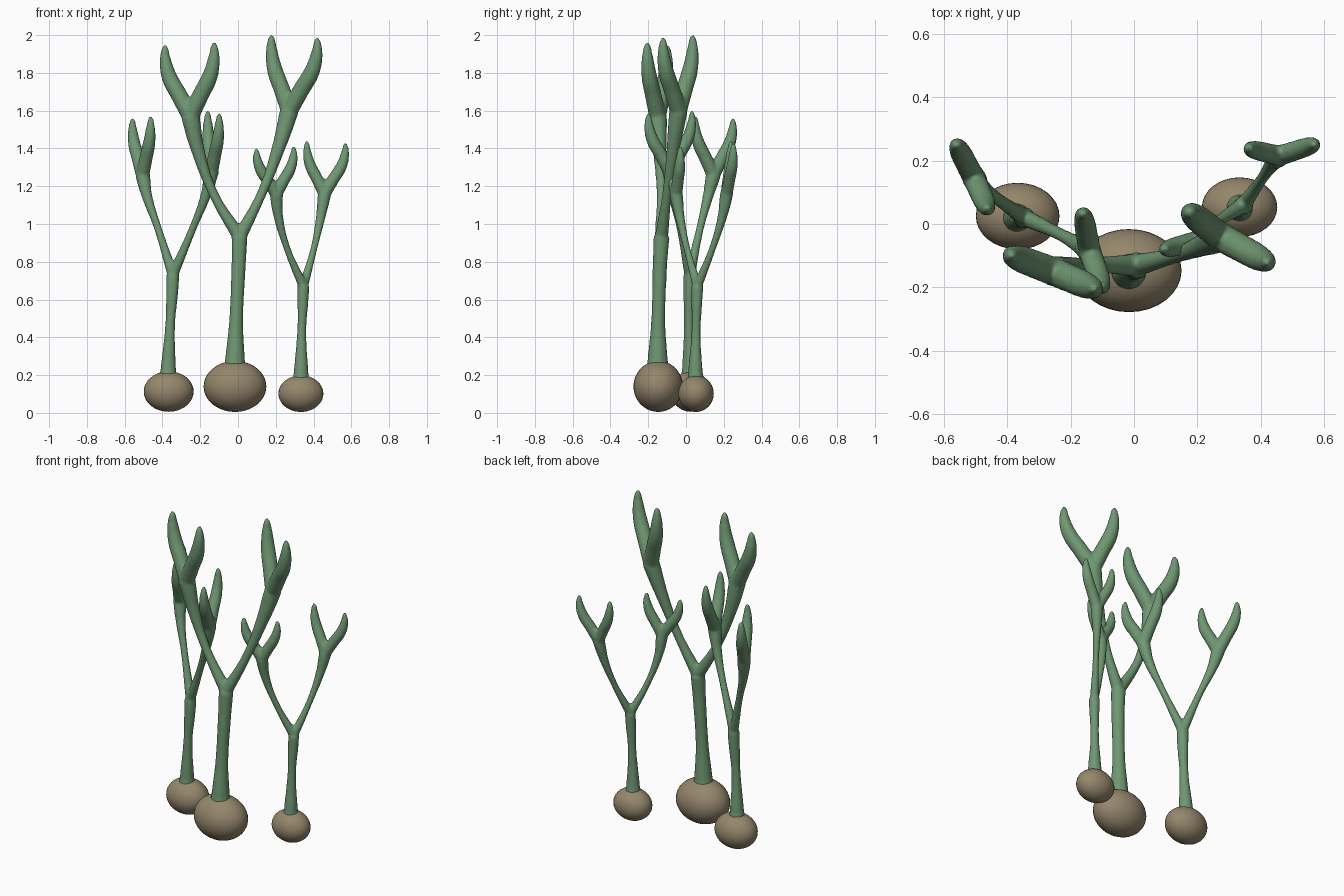
import bpy
from mathutils import Vector

if "Cube" in bpy.data.objects:
    bpy.data.objects.remove(bpy.data.objects["Cube"])


def material(name, rgb):
    m = bpy.data.materials.new(name)
    m.diffuse_color = (*rgb, 1)
    m.use_nodes = True
    m.node_tree.nodes["Principled BSDF"].inputs["Base Color"].default_value = m.diffuse_color
    return m


GREEN = material("stem_green", (0.16, 0.31, 0.17))
BROWN = material("bulb_brown", (0.30, 0.24, 0.15))


def tube(curve, pts):
    """Smooth tapered tube through (position, radius) points."""
    s = curve.splines.new('BEZIER')
    s.bezier_points.add(len(pts) - 1)
    s.resolution_u = 8
    s.radius_interpolation = 'CARDINAL'
    for bp, (co, r) in zip(s.bezier_points, pts):
        bp.co = co
        bp.radius = r
        bp.handle_left_type = bp.handle_right_type = 'AUTO'


def lobe(curve, fork, tip, k):
    """Swollen finger: leans out from the fork, then turns upright."""
    f, t = Vector(fork), Vector(tip)
    pts = []
    for side, h, r in ((0, 0, .046), (.42, .28, .045), (.83, .55, .042),
                       (1, .8, .031), (1.01, .95, .019), (1, 1, .010)):
        p = f.lerp(t, side)
        p.z = f.z + (t.z - f.z) * h
        pts.append((p, r * k))
    tube(curve, pts)


def bulb(name, centre, size):
    bpy.ops.mesh.primitive_uv_sphere_add(segments=32, ring_count=20, location=centre)
    ob = bpy.context.object
    ob.name = name
    ob.scale = size
    bpy.ops.object.shade_smooth()
    ob.data.materials.append(BROWN)


def plant(name, trunk, branches, k):
    cu = bpy.data.curves.new(name, 'CURVE')
    cu.dimensions = '3D'
    cu.bevel_depth = 1
    cu.bevel_resolution = 3
    cu.use_fill_caps = True
    tube(cu, trunk)
    top = trunk[-1][0]
    for mid, upper, fork, tips in branches:
        tube(cu, [(top, .036 * k), (mid, .026 * k), (upper, .037 * k), (fork, .05 * k)])
        for tip in tips:
            lobe(cu, fork, tip, k)
    ob = bpy.data.objects.new(name, cu)
    bpy.context.collection.objects.link(ob)
    bpy.ops.object.select_all(action='DESELECT')
    ob.select_set(True)
    bpy.context.view_layer.objects.active = ob
    bpy.ops.object.convert(target='MESH')
    ob = bpy.context.object
    ob.name = name
    # fuse the tubes and soften the forks
    rm = ob.modifiers.new("fuse", 'REMESH')
    rm.mode = 'VOXEL'
    rm.voxel_size = 0.008
    rm.use_smooth_shade = True
    sm = ob.modifiers.new("soften", 'SMOOTH')
    sm.factor = 0.5
    sm.iterations = 5
    ob.data.materials.clear()
    ob.data.materials.append(GREEN)


# bulbs
bulb("middle_bulb", (-.016, -.147, .14), (.166, .131, .135))
bulb("left_bulb", (-.367, .025, .113), (.132, .105, .107))
bulb("right_bulb", (.333, .053, .102), (.119, .094, .097))

# tall middle plant
plant("middle_stem",
      [((-.018, -.15, .2), .062), ((-.016, -.15, .28), .054), ((-.01, -.147, .48), .038),
       ((.004, -.137, .8), .039), ((.008, -.13, .93), .043)],
      [((-.13, -.13, 1.16), (-.215, -.14, 1.4), (-.252, -.15, 1.57),
        ((-.385, -.10, 1.945), (-.127, -.204, 1.96))),
       ((.125, -.10, 1.16), (.22, -.065, 1.42), (.272, -.04, 1.60),
        ((.178, .035, 2.0), (.418, -.12, 1.985)))], 1.0)

# left plant
plant("left_stem",
      [((-.37, .02, .16), .05), ((-.369, .02, .23), .042), ((-.36, .015, .45), .027),
       ((-.348, .018, .65), .033), ((-.345, .02, .73), .035)],
      [((-.425, .075, .98), (-.485, .12, 1.16), (-.505, .145, 1.26),
        ((-.558, .247, 1.56), (-.463, .05, 1.57))),
       ((-.238, -.03, .98), (-.165, -.07, 1.17), (-.14, -.085, 1.28),
        ((-.16, .03, 1.60), (-.1, -.197, 1.585)))], .8)

# right plant
plant("right_stem",
      [((.333, .052, .14), .047), ((.334, .05, .21), .04), ((.337, .053, .42), .025),
       ((.344, .058, .6), .03), ((.346, .06, .67), .032)],
      [((.26, .005, .87), (.212, -.035, 1.05), (.203, -.052, 1.16),
        ((.1, -.08, 1.4), (.294, -.03, 1.41))),
       ((.402, .14, .87), (.44, .195, 1.05), (.458, .215, 1.16),
        ((.366, .237, 1.44), (.567, .25, 1.43)))], .72)
